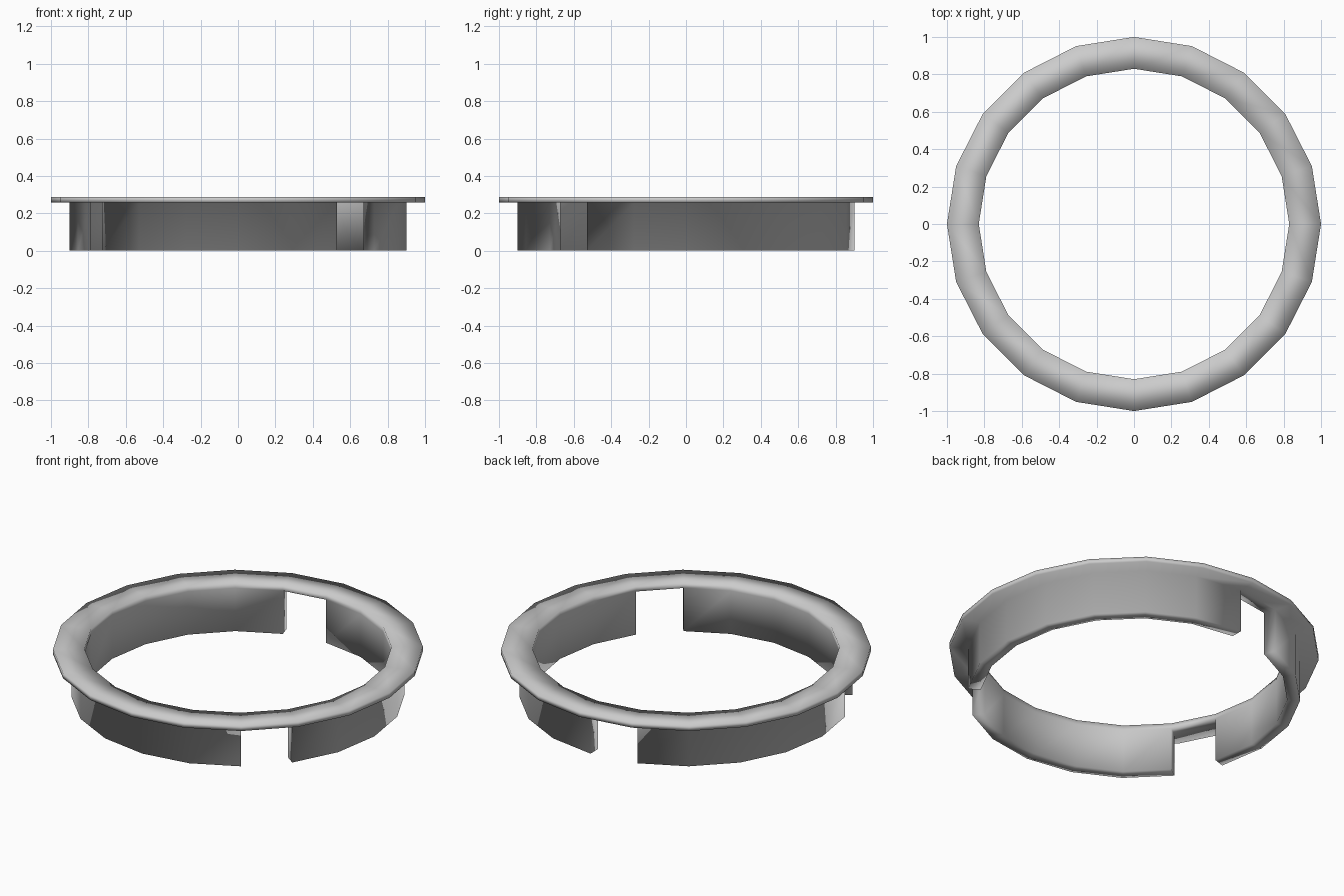
import bpy, bmesh
from math import cos, sin, tau

cube = bpy.data.objects.get("Cube")
if cube:
    bpy.data.objects.remove(cube, do_unlink=True)

SIDES = 20
GAPS = (5, 11, 17)                      # segments left open in the skirt
R_IN, R_WALL, R_OUT = 0.83, 0.90, 1.0
Z_RIM, Z_TOP = 0.257, 0.287

grey = bpy.data.materials.new("light grey")
grey.use_nodes = True
colour = (0.6, 0.6, 0.6, 1)
grey.diffuse_color = colour
grey.node_tree.nodes["Principled BSDF"].inputs["Base Color"].default_value = colour

bm = bmesh.new()


def ring(radius, z):
    return [bm.verts.new((radius * cos(tau * i / SIDES), radius * sin(tau * i / SIDES), z))
            for i in range(SIDES)]


def strip(a, b, i):
    j = (i + 1) % SIDES
    return bm.faces.new((a[i], a[j], b[j], b[i]))


# Flange: flat collar with a step under it where the skirt joins
top_in, top_out = ring(R_IN, Z_TOP), ring(R_OUT, Z_TOP)
rim_in, rim_wall, rim_out = ring(R_IN, Z_RIM), ring(R_WALL, Z_RIM), ring(R_OUT, Z_RIM)
seats = []
for i in range(SIDES):
    strip(top_out, top_in, i)
    strip(rim_out, top_out, i)
    strip(top_in, rim_in, i)
    strip(rim_wall, rim_out, i)
    seat = strip(rim_in, rim_wall, i)
    if i not in GAPS:
        seats.append(seat)

# Skirt: three wall sections pulled down from the flange, with open gaps between
pulled = bmesh.ops.extrude_face_region(bm, geom=seats)
for v in pulled["geom"]:
    if isinstance(v, bmesh.types.BMVert):
        v.co.z = 0
bmesh.ops.delete(bm, geom=[f for f in seats if f.is_valid], context="FACES_ONLY")
bmesh.ops.recalc_face_normals(bm, faces=bm.faces)
for f in bm.faces:
    f.smooth = True

mesh = bpy.data.meshes.new("flanged_ring")
bm.to_mesh(mesh)
bm.free()
mesh.materials.append(grey)
obj = bpy.data.objects.new("flanged_ring", mesh)
bpy.context.collection.objects.link(obj)
